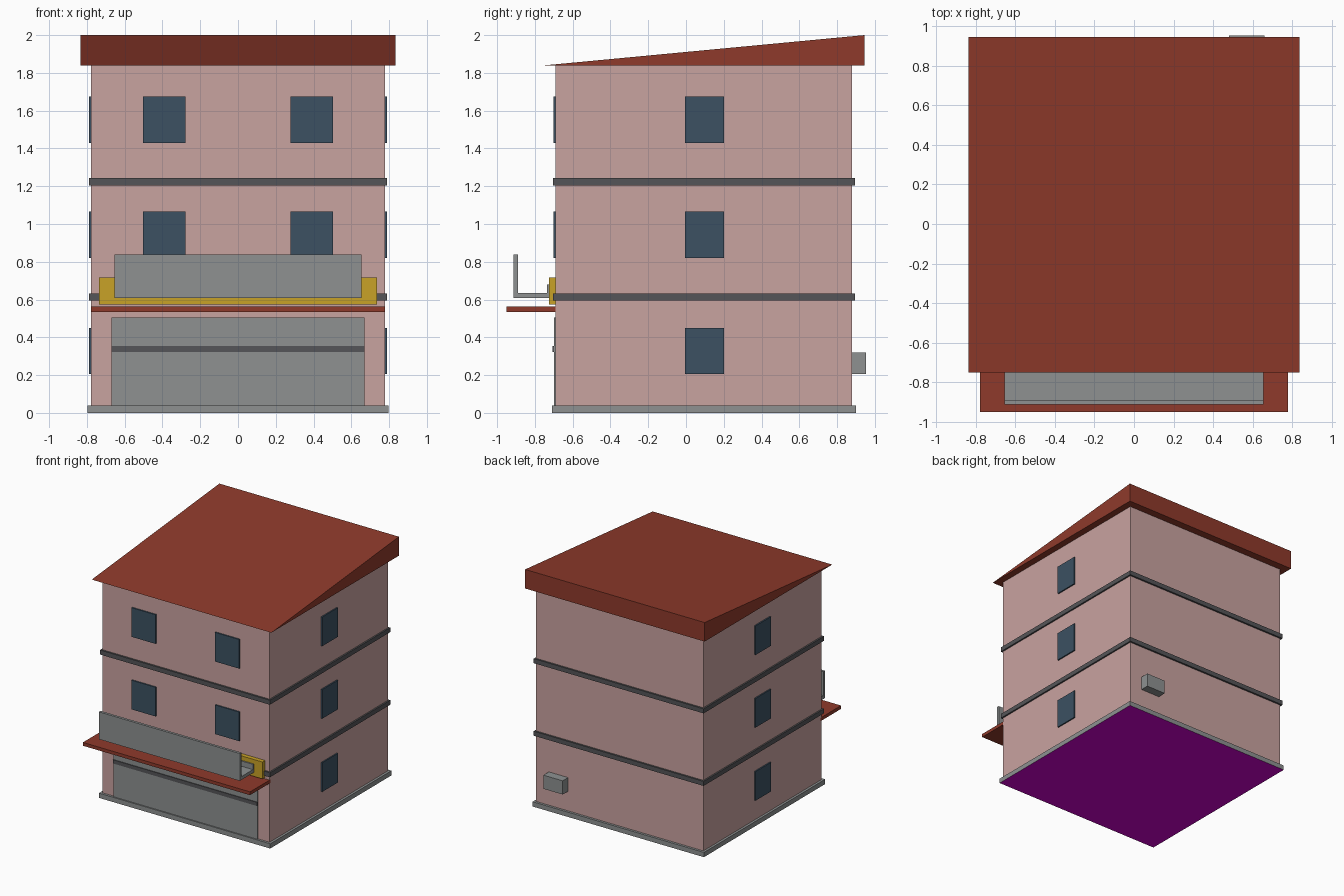
import bpy
import bmesh

cube = bpy.data.objects.get("Cube")
if cube:
    bpy.data.objects.remove(cube, do_unlink=True)


def linear(c):
    return c / 12.92 if c <= 0.04045 else ((c + 0.055) / 1.055) ** 2.4


def material(name, hex_code):
    rgb = [linear(int(hex_code[i:i + 2], 16) / 255) for i in (0, 2, 4)]
    mat = bpy.data.materials.new(name)
    mat.use_nodes = True
    mat.diffuse_color = (*rgb, 1)
    mat.node_tree.nodes["Principled BSDF"].inputs["Base Color"].default_value = (*rgb, 1)
    return mat


pink = material("pink plaster", "C9A3A0")
red = material("roof red", "8F3A2B")
grey = material("concrete grey", "8E9191")
dark = material("dark grey trim", "555558")
blue = material("window blue", "3C5162")
yellow = material("sign yellow", "C9A227")
magenta = material("magenta base", "D000D0")


def prism(name, profile, x0, x1, mat):
    """Extrude a (y, z) profile along x."""
    bm = bmesh.new()
    face = bm.faces.new([bm.verts.new((x0, y, z)) for y, z in profile])
    ext = bmesh.ops.extrude_face_region(bm, geom=[face])
    moved = [v for v in ext["geom"] if isinstance(v, bmesh.types.BMVert)]
    bmesh.ops.translate(bm, verts=moved, vec=(x1 - x0, 0, 0))
    bmesh.ops.recalc_face_normals(bm, faces=bm.faces)
    mesh = bpy.data.meshes.new(name)
    bm.to_mesh(mesh)
    bm.free()
    mesh.materials.append(mat)
    obj = bpy.data.objects.new(name, mesh)
    bpy.context.collection.objects.link(obj)
    return obj


def box(name, x, y, z, mat):
    profile = [(y[0], z[0]), (y[1], z[0]), (y[1], z[1]), (y[0], z[1])]
    return prism(name, profile, x[0], x[1], mat)


HALF, FRONT, BACK, EAVES = 0.777, -0.69, 0.88, 1.84

# Building shell, plinth with coloured underside, floor bands
box("walls", (-HALF, HALF), (FRONT, BACK), (0.03, EAVES), pink)
plinth = box("plinth", (-0.797, 0.797), (-0.71, 0.9), (0, 0.04), grey)
plinth.data.materials.append(magenta)
for face in plinth.data.polygons:
    if face.normal.z < -0.9:
        face.material_index = 1
for name, z in (("lower_band", 0.595), ("upper_band", 1.205)):
    box(name, (-0.79, 0.79), (-0.705, 0.895), (z, z + 0.038), dark)

# Single slope roof
prism("roof", [(-0.75, EAVES), (0.945, EAVES), (0.945, 2.0)], -0.835, 0.835, red)

# Windows: two per upper floor in front, one per floor on each side
for floor, z in enumerate((0.205, 0.82, 1.43)):
    height = (z, z + 0.245)
    for side, s in (("left", 1), ("right", -1)):
        box(f"{side}_side_window_{floor}", sorted((s * (HALF - 0.01), s * 0.788)),
            (-0.005, 0.2), height, blue)
        if floor:
            box(f"front_{side}_window_{floor}", sorted((s * 0.277, s * 0.502)),
                (-0.701, FRONT + 0.01), height, blue)

# Shop shutter with its rail
box("shutter", (-0.67, 0.67), (-0.7, FRONT + 0.01), (0.04, 0.505), grey)
box("shutter_rail", (-0.67, 0.67), (-0.706, FRONT), (0.322, 0.353), dark)

# Canopy and sign board above the shop
box("canopy", (-HALF, HALF), (-0.95, FRONT + 0.01), (0.535, 0.563), red)
box("sign_board", (-0.735, 0.735), (-0.726, FRONT + 0.01), (0.575, 0.717), yellow)

# Balcony tray: tall front wall, floor, low rear lip
tray = [(-0.912, 0.608), (-0.726, 0.608), (-0.726, 0.68), (-0.737, 0.68),
        (-0.737, 0.636), (-0.89, 0.636), (-0.89, 0.838), (-0.912, 0.838)]
prism("balcony", tray, -0.655, 0.655, grey)

# Air unit on the back wall
box("air_unit", (0.48, 0.66), (BACK - 0.01, 0.952), (0.205, 0.32), grey)
